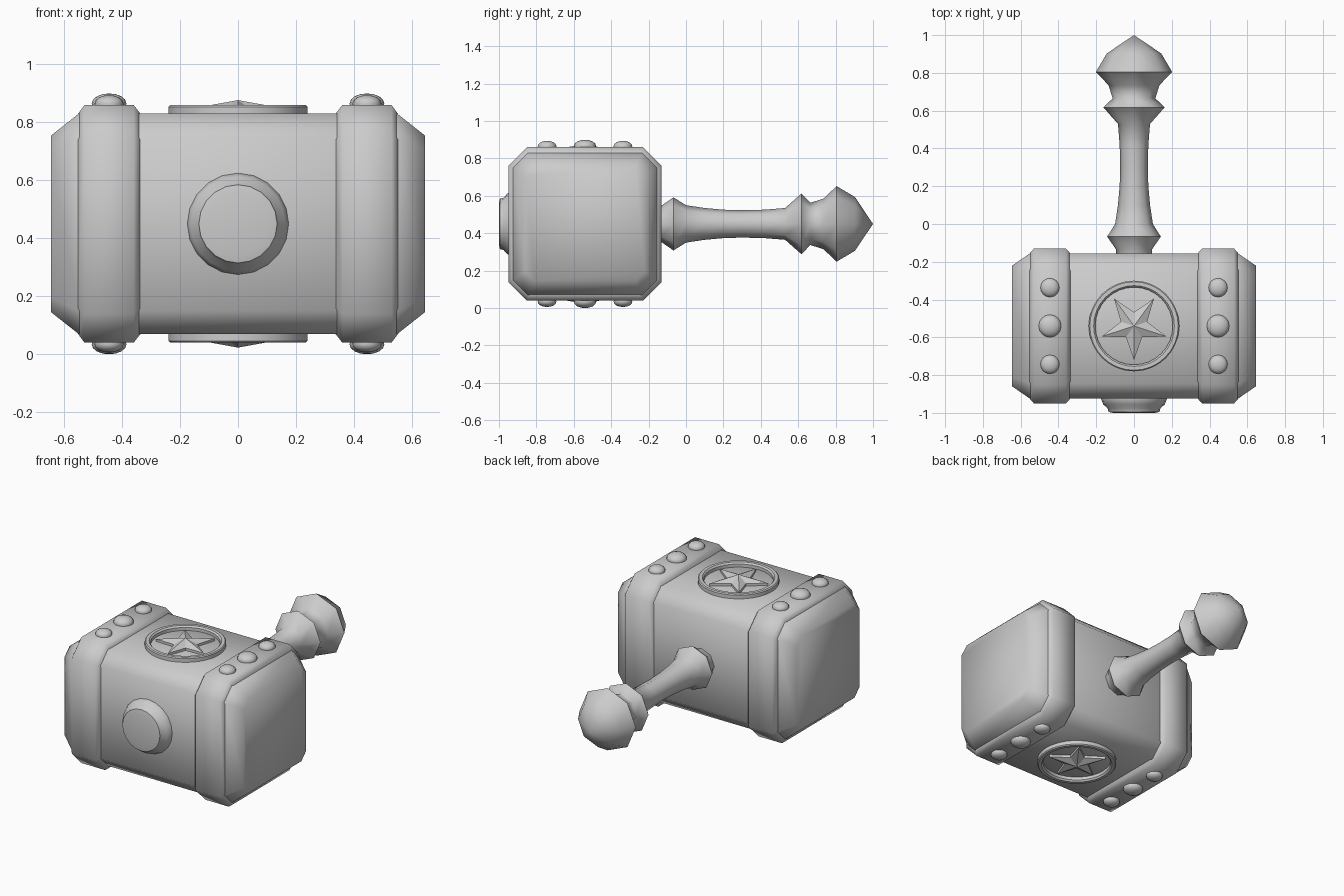
import bpy, bmesh
from math import sin, cos, pi, radians
from mathutils import Vector

if "Cube" in bpy.data.objects:
    bpy.data.objects.remove(bpy.data.objects["Cube"])

CY, CZ = -0.54, 0.45   # centre of the hammer head


def finish(name, bm, angle=60):
    bmesh.ops.recalc_face_normals(bm, faces=bm.faces)
    me = bpy.data.meshes.new(name)
    bm.to_mesh(me)
    bm.free()
    ob = bpy.data.objects.new(name, me)
    bpy.context.collection.objects.link(ob)
    if angle:
        me.shade_smooth()
        me.set_sharp_from_angle(angle=radians(angle))
    return ob


def bridge(bm, rings, closed=False):
    """Join equal-sized vertex rings with quads; cap the ends unless closed."""
    pairs = list(zip(rings, rings[1:] + rings[:1])) if closed else list(zip(rings, rings[1:]))
    for a, b in pairs:
        n = len(a)
        for i in range(n):
            j = (i + 1) % n
            bm.faces.new((a[i], a[j], b[j], b[i]))
    if not closed:
        bm.faces.new(rings[0])
        bm.faces.new(rings[-1])


def chamfered_block(name, sections):
    """Loft chamfered squares along x; section = (x, half y, half z, chamfer)."""
    bm = bmesh.new()
    rings = []
    for x, hy, hz, c in sections:
        pts = []
        for sy, sz in ((1, 1), (-1, 1), (-1, -1), (1, -1)):
            corner = [(sy * hy, sz * (hz - c)), (sy * (hy - c), sz * hz)]
            pts += corner if sy * sz > 0 else corner[::-1]
        rings.append([bm.verts.new((x, CY + y, CZ + z)) for y, z in pts])
    bridge(bm, rings)
    return finish(name, bm)


def lathe(name, profile, origin, axis, sides, closed=False, angle=60):
    """Revolve (radius, distance) points about the y or z axis."""
    bm = bmesh.new()
    rings = []
    for r, d in profile:
        ring = []
        for i in range(sides):
            a = 2 * pi * i / sides
            u, v = r * cos(a), r * sin(a)
            p = Vector((u, d, v)) if axis == 'y' else Vector((u, v, d))
            ring.append(bm.verts.new(p + Vector(origin)))
        rings.append(ring)
    bridge(bm, rings, closed)
    bmesh.ops.remove_doubles(bm, verts=bm.verts, dist=1e-4)
    return finish(name, bm, angle)


# Head core with tapered striking ends
chamfered_block("head_core", [(-0.645, 0.32, 0.305, 0.05), (-0.55, 0.385, 0.38, 0.08),
                              (0.55, 0.385, 0.38, 0.08), (0.645, 0.32, 0.305, 0.05)])

for sx, side in ((-1, "left"), (1, "right")):
    # Raised bands around the head
    chamfered_block(side + "_band", [(sx * 0.335, 0.382, 0.378, 0.09), (sx * 0.36, 0.41, 0.41, 0.1),
                                     (sx * 0.53, 0.41, 0.41, 0.1), (sx * 0.552, 0.385, 0.38, 0.09)])
    # Rivets on top and bottom of each band
    for sz, level in ((1, "top"), (-1, "bottom")):
        for dy, r, h in ((-0.203, 0.05, 0.034), (0, 0.06, 0.04), (0.203, 0.05, 0.034)):
            dome = [(r * 0.95, -0.01), (r, 0.006)]
            dome += [(r * cos(t), 0.006 + (h - 0.006) * sin(t)) for t in (pi / 8, pi / 4, 3 * pi / 8)]
            dome.append((0.00001, h))
            lathe(f"{side}_{level}_rivet", [(a, sz * b) for a, b in dome],
                  (sx * 0.445, CY + dy, CZ + sz * 0.41), 'z', 16)

for sz, level in ((1, "top"), (-1, "bottom")):
    # Emblem ring
    ring = [(0.24, 0.36), (0.24, 0.404), (0.234, 0.41), (0.214, 0.41), (0.205, 0.4), (0.205, 0.36)]
    lathe(level + "_ring", [(r, sz * d) for r, d in ring], (0, CY, CZ), 'z', 32, True, 40)

    # Faceted star with a raised centre
    bm = bmesh.new()
    rim, base = [], []
    for i in range(10):
        r = 0.18 if i % 2 == 0 else 0.073
        a = -pi / 2 + i * pi / 5
        x, y = r * cos(a), CY + r * sin(a)
        rim.append(bm.verts.new((x, y, CZ + sz * 0.396)))
        base.append(bm.verts.new((x, y, CZ + sz * 0.365)))
    peak = bm.verts.new((0, CY, CZ + sz * 0.427))
    for i in range(10):
        j = (i + 1) % 10
        bm.faces.new((rim[i], rim[j], peak))
        bm.faces.new((base[i], base[j], rim[j], rim[i]))
    bm.faces.new(base)
    finish(level + "_star", bm, 0)

# Round boss on the front of the head
lathe("front_boss", [(0.175, -0.9), (0.175, -0.925), (0.163, -0.955), (0.14, -0.975),
                     (0.135, -0.995), (0.11, -1.0)], (0, 0, CZ), 'y', 20)

# Handle: lower collar, waisted grip, upper collar and pointed pommel
lathe("handle", [(0.095, -0.2), (0.095, -0.135), (0.142, -0.067), (0.1, 0.0), (0.085, 0.1),
                 (0.076, 0.2), (0.073, 0.3), (0.076, 0.42), (0.085, 0.53), (0.162, 0.617),
                 (0.113, 0.665), (0.135, 0.735), (0.202, 0.805), (0.144, 0.903),
                 (0.00001, 1.0)], (0, 0, CZ), 'y', 8)
